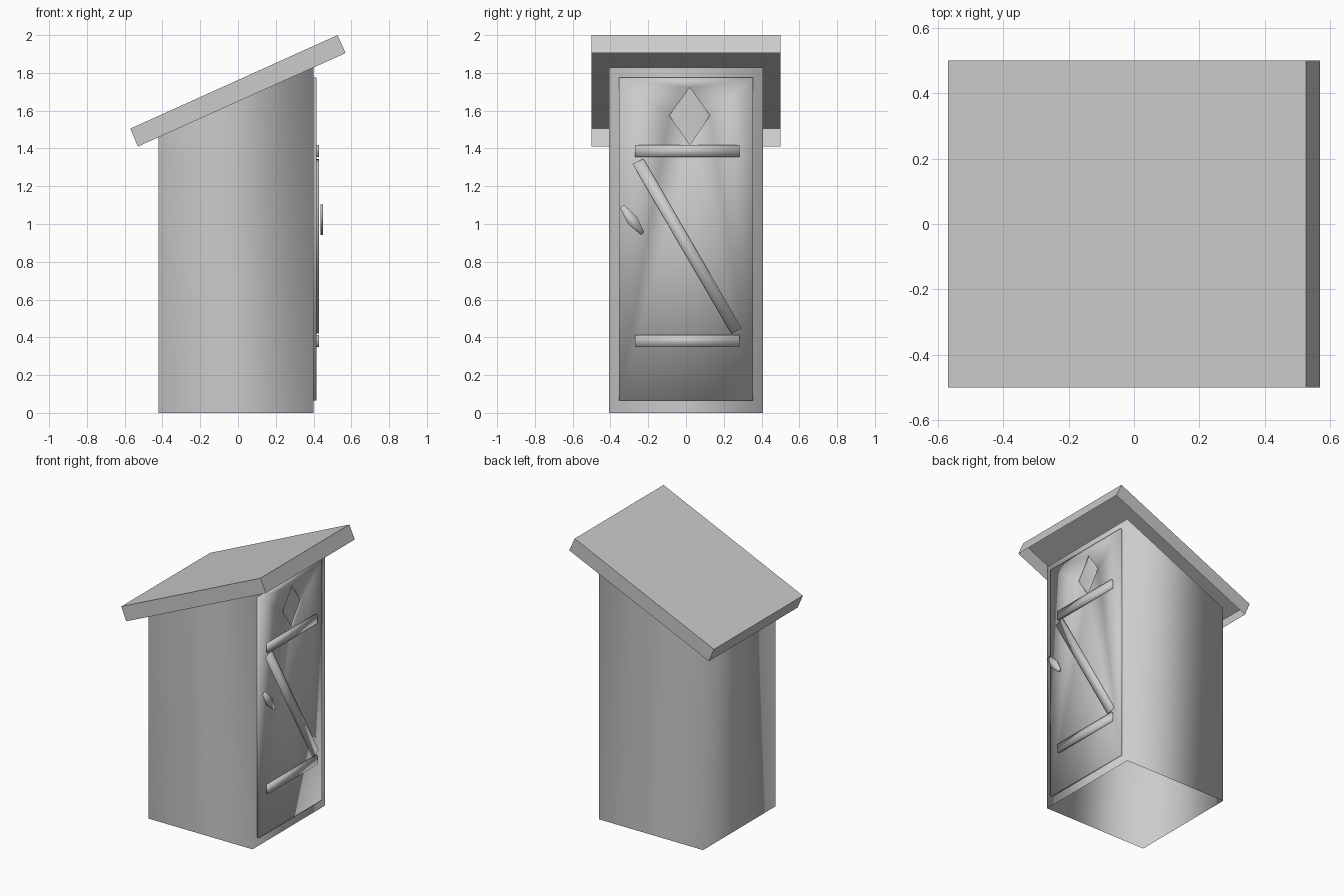
import bpy

if "Cube" in bpy.data.objects:
    bpy.data.objects.remove(bpy.data.objects["Cube"])


def build(name, verts, faces, smooth):
    mesh = bpy.data.meshes.new(name)
    mesh.from_pydata(verts, [], faces)
    mesh.update()
    for p in mesh.polygons:
        p.use_smooth = smooth
    obj = bpy.data.objects.new(name, mesh)
    bpy.context.collection.objects.link(obj)
    return obj


def shell(name, lower, upper, cap=True, base=False, smooth=True):
    """Side walls between two matching rings, with optional end faces."""
    n = len(lower)
    faces = [(i, (i + 1) % n, (i + 1) % n + n, i + n) for i in range(n)]
    if cap:
        faces.append(tuple(range(n, 2 * n)))
    if base:
        faces.append(tuple(reversed(range(n))))
    return build(name, lower + upper, faces, smooth)


def plate(name, outline, x0, x1, base=False):
    """Outline in (y, z), counter-clockwise seen from +x, extruded along x."""
    return shell(name, [(x0, y, z) for y, z in outline],
                 [(x1, y, z) for y, z in outline], base=base)


def rect(y0, y1, z0, z1):
    return [(y0, z0), (y1, z0), (y1, z1), (y0, z1)]


# Hut walls: open at the bottom and under the roof, sloped top
foot = [(-0.42, -0.408), (0.40, -0.408), (0.40, 0.408), (-0.42, 0.408)]
shell("hut_walls", [(x, y, 0) for x, y in foot],
      [(x, y, 1.41 + 0.45 * (x + 0.53)) for x, y in foot], cap=False)

# Slanted roof: hollow tray open underneath
W = 0.5
shell("roof",
      [(-0.53, -W, 1.41), (0.57, -W, 1.905), (0.57, W, 1.905), (-0.53, W, 1.41)],
      [(-0.57, -W, 1.505), (0.527, -W, 2.0), (0.527, W, 2.0), (-0.57, W, 1.505)],
      smooth=False)

# Door with a diamond window cut through it
X0, X1 = 0.40, 0.415
outer = rect(-0.355, 0.355, 0.065, 1.775)
diamond = [(0.02, 1.42), (0.127, 1.575), (0.02, 1.722), (-0.088, 1.575)]
verts = [(x, y, z) for x in (X0, X1) for y, z in outer + diamond]
faces = []
for i in range(4):
    j = (i + 1) % 4
    faces.append((i, j, j + 8, i + 8))                # outer rim
    faces.append((j + 4, i + 4, i + 12, j + 12))      # window rim
    faces.append((i + 8, j + 8, i + 12))              # front face ring
    faces.append((j + 8, j + 12, i + 12))
build("door", verts, faces, True)

# Door braces
for name, z in (("lower_brace", 0.35), ("upper_brace", 1.355)):
    plate(name, rect(-0.27, 0.282, z, z + 0.063), X1, 0.43)
plate("diagonal_brace",
      [(-0.283, 1.318), (0.24, 0.42), (0.295, 0.447), (-0.225, 1.345)], X1, 0.43)

# Six-sided handle standing off the door
plate("handle", [(-0.349, 1.085), (-0.307, 1.0), (-0.238, 0.942),
                 (-0.222, 0.958), (-0.259, 1.037), (-0.328, 1.102)],
      0.437, 0.45, base=True)
